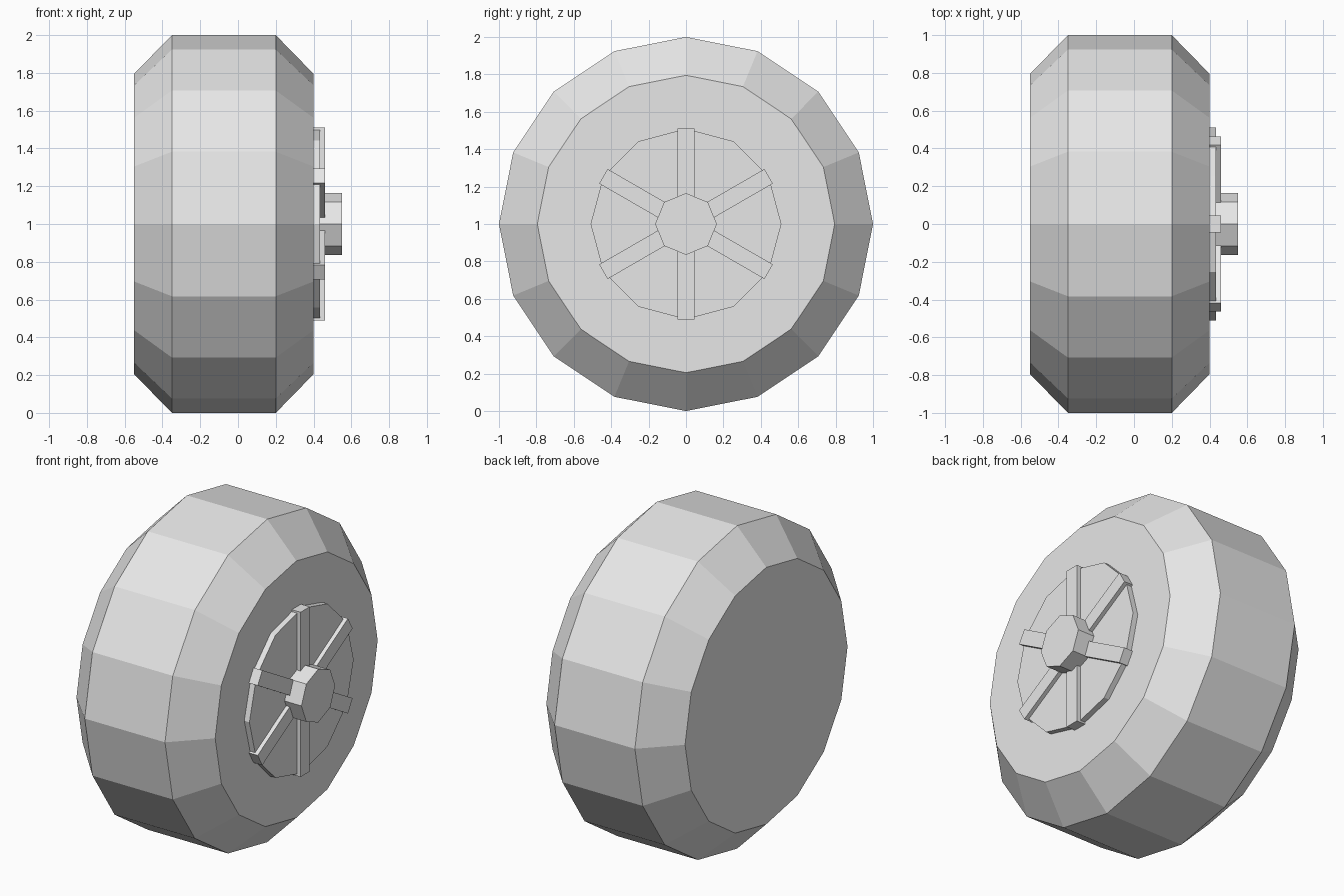
import bpy, bmesh
from math import sin, cos, pi

cube = bpy.data.objects.get("Cube")
if cube:
    bpy.data.objects.remove(cube, do_unlink=True)

grey = bpy.data.materials.new("light_grey")
grey.use_nodes = True
colour = (0.8, 0.8, 0.8, 1)
grey.diffuse_color = colour
grey.node_tree.nodes["Principled BSDF"].inputs["Base Color"].default_value = colour

AXLE_Z = 1.0


def finish(name, bm):
    """Turn a bmesh into a flat shaded object centred on the axle."""
    bmesh.ops.recalc_face_normals(bm, faces=bm.faces[:])
    mesh = bpy.data.meshes.new(name)
    bm.to_mesh(mesh)
    bm.free()
    mesh.materials.append(grey)
    obj = bpy.data.objects.new(name, mesh)
    obj.location.z = AXLE_Z
    bpy.context.collection.objects.link(obj)
    return obj


def turned(name, sides, profile):
    """Spin an (x, radius) profile round the x axis and cap both ends."""
    bm = bmesh.new()
    rings = []
    for x, r in profile:
        angles = [2 * pi * i / sides for i in range(sides)]
        rings.append([bm.verts.new((x, r * cos(a), r * sin(a))) for a in angles])
    for a, b in zip(rings, rings[1:]):
        for i in range(sides):
            j = (i + 1) % sides
            bm.faces.new((a[i], a[j], b[j], b[i]))
    bm.faces.new(rings[0])
    bm.faces.new(rings[-1])
    return finish(name, bm)


def bar(name, x0, x1, width, length, angle):
    """Straight bar across the wheel, rotated about the axle."""
    bm = bmesh.new()
    bmesh.ops.create_cube(bm, size=1)
    for v in bm.verts:
        v.co.x = x0 + (v.co.x + 0.5) * (x1 - x0)
        v.co.y *= width
        v.co.z *= length
    obj = finish(name, bm)
    obj.rotation_euler.x = angle
    return obj


# Tyre with bevelled shoulders
turned("tyre", 16, [(-0.55, 0.795), (-0.35, 1.0), (0.2, 1.0), (0.4, 0.795)])

# Rim plate on the outer side
turned("rim_plate", 12, [(0.38, 0.51), (0.435, 0.51)])

# Three bars crossing under the hub make six spokes
for i in range(3):
    bar(f"spoke_bar_{i + 1}", 0.38, 0.46, 0.09, 1.02, i * pi / 3)

# Hub cap
turned("hub", 8, [(0.38, 0.165), (0.55, 0.165)])
